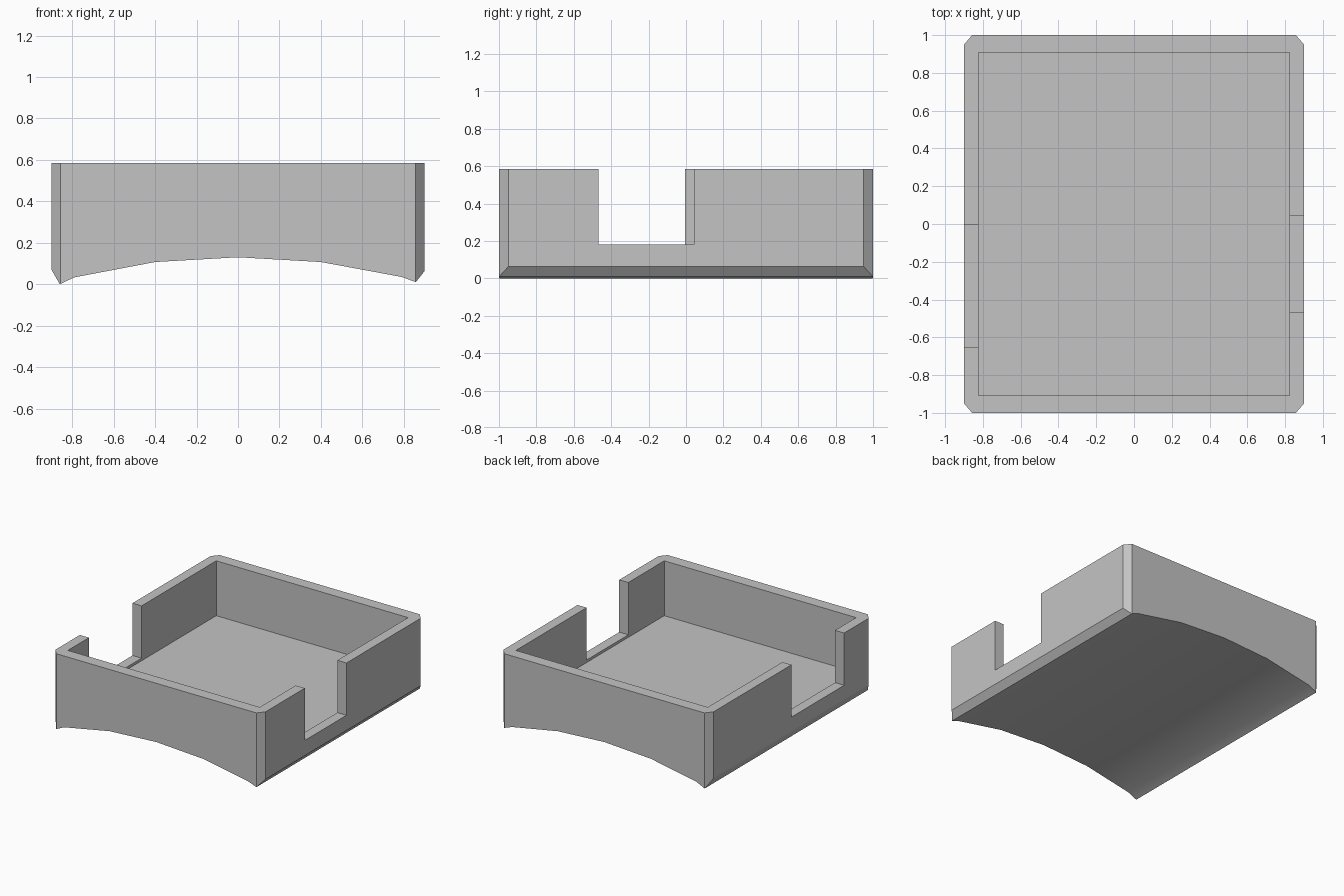
import bpy, bmesh
from mathutils import Vector

old = bpy.data.objects.get("Cube")
if old:
    bpy.data.objects.remove(old, do_unlink=True)

HALF_W, HALF_L, TOP = 0.90, 1.0, 0.585
FLOOR, SILL = 0.16, 0.18
INNER_W, INNER_L = 0.822, 0.908

grey = bpy.data.materials.new("plain grey")
grey.use_nodes = True
colour = (0.55, 0.55, 0.55, 1)
grey.diffuse_color = colour
grey.node_tree.nodes["Principled BSDF"].inputs["Base Color"].default_value = colour


def make_object(name, bm):
    bmesh.ops.recalc_face_normals(bm, faces=bm.faces)
    mesh = bpy.data.meshes.new(name)
    bm.to_mesh(mesh)
    bm.free()
    mesh.materials.append(grey)
    obj = bpy.data.objects.new(name, mesh)
    bpy.context.collection.objects.link(obj)
    return obj


def cut_box(target, low, high):
    """Subtract an axis-aligned box from the target."""
    low, high = Vector(low), Vector(high)
    bm = bmesh.new()
    bmesh.ops.create_cube(bm, size=1)
    for v in bm.verts:
        v.co = (low + high) / 2 + v.co * (high - low)
    cutter = make_object("cutter", bm)
    cutter.hide_render = True
    mod = target.modifiers.new("cut", 'BOOLEAN')
    mod.operation, mod.solver, mod.object = 'DIFFERENCE', 'EXACT', cutter
    bpy.context.view_layer.objects.active = target
    bpy.ops.object.modifier_apply(modifier=mod.name)
    bpy.data.objects.remove(cutter, do_unlink=True)


# Body: end profile with an arched underside, extruded front to back
profile = [(-HALF_W, TOP), (-HALF_W, 0.07), (-0.86, 0.0), (-0.79, 0.033),
           (-0.4, 0.107), (0, 0.13), (0.4, 0.107), (0.79, 0.035),
           (0.858, 0.01), (HALF_W, 0.063), (HALF_W, TOP)]
bm = bmesh.new()
face = bm.faces.new([bm.verts.new((x, -HALF_L, z)) for x, z in profile])
out = bmesh.ops.extrude_face_region(bm, geom=[face])
bmesh.ops.translate(bm, vec=(0, 2 * HALF_L, 0),
                    verts=[g for g in out["geom"] if isinstance(g, bmesh.types.BMVert)])

# Chamfered upright corners
for sx in (-1, 1):
    for sy in (-1, 1):
        cut = bmesh.ops.bisect_plane(
            bm, geom=bm.verts[:] + bm.edges[:] + bm.faces[:],
            plane_co=(sx * 0.857, sy * HALF_L, 0),
            plane_no=Vector((sx * 0.05, sy * 0.043, 0)).normalized(), clear_outer=True)
        edges = [g for g in cut["geom_cut"] if isinstance(g, bmesh.types.BMEdge)]
        bmesh.ops.holes_fill(bm, edges=edges, sides=0)
tray = make_object("tray", bm)

# Inner compartment and the two side notches
cut_box(tray, (-INNER_W, -INNER_L, FLOOR), (INNER_W, INNER_L, 1))
cut_box(tray, (0.7, -0.468, SILL), (1.1, 0.042, 1))
cut_box(tray, (-1.1, -0.65, SILL), (-0.7, -0.006, 1))

bpy.ops.object.select_all(action='DESELECT')
tray.select_set(True)
bpy.context.view_layer.objects.active = tray
bpy.ops.object.shade_smooth_by_angle(angle=0.4)
